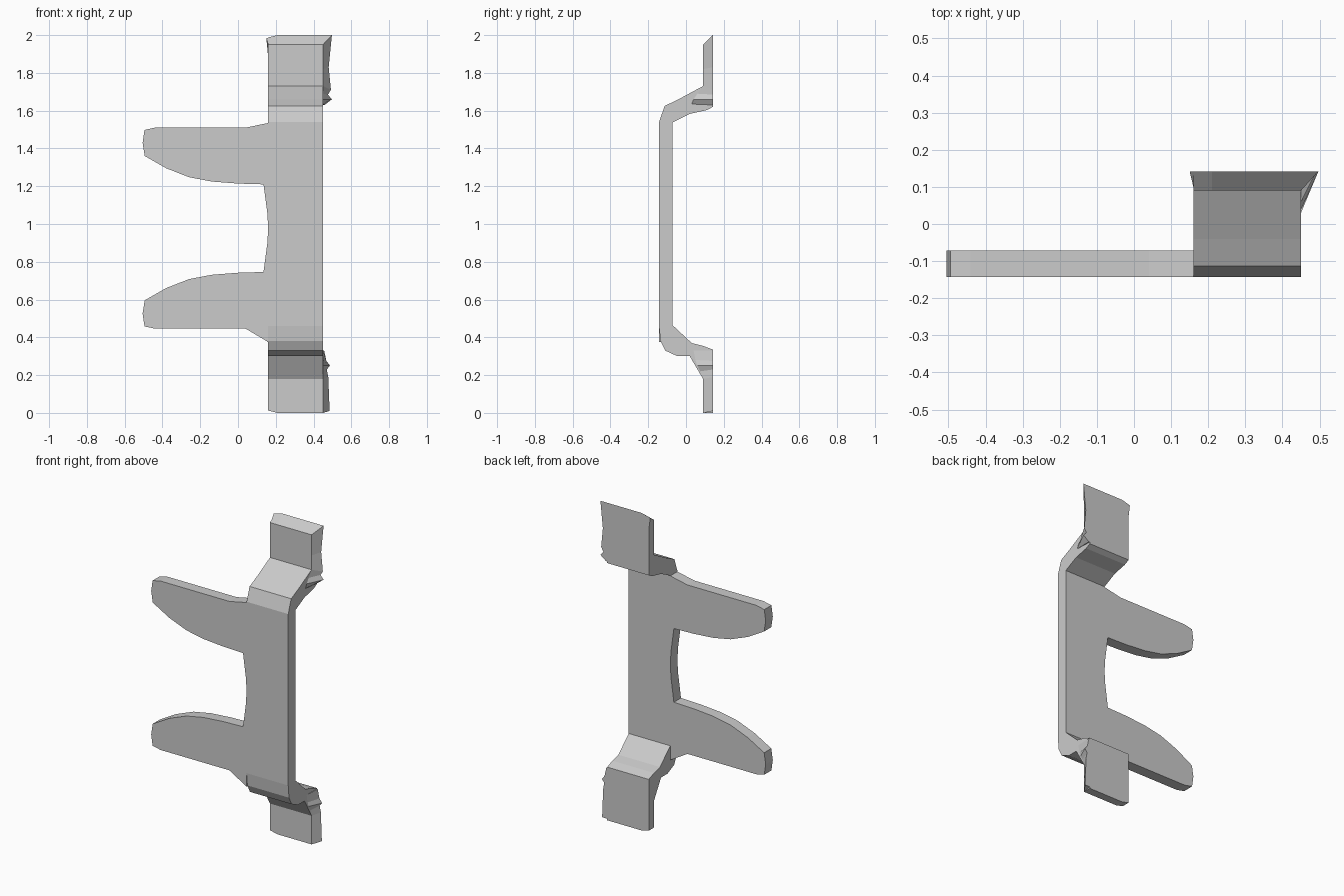
import bpy, bmesh

XL, XR = 0.16, 0.45          # strap width
MID = 0.978                  # mirror height of the two arms


def finish(name, bm):
    bmesh.ops.recalc_face_normals(bm, faces=bm.faces[:])
    mesh = bpy.data.meshes.new(name)
    bm.to_mesh(mesh)
    bm.free()
    obj = bpy.data.objects.new(name, mesh)
    bpy.context.collection.objects.link(obj)
    return obj


def loft(name, sections, closed_ends=True):
    """Skin a row of closed sections that share a point count."""
    bm = bmesh.new()
    rings = [[bm.verts.new(p) for p in s] for s in sections]
    n = len(rings[0])
    for a, b in zip(rings, rings[1:]):
        for i in range(n):
            j = (i + 1) % n
            bm.faces.new((a[i], a[j], b[j], b[i]))
    if closed_ends:
        bm.faces.new(rings[0])
        bm.faces.new(rings[-1])
    return finish(name, bm)


# Bent strap: side profile (y, z) swept across the width
profile = [(0.09, 0.0), (0.09, 0.18), (0.02, 0.30), (-0.045, 0.30),
           (-0.11, 0.33), (-0.135, 0.38), (-0.143, 0.46), (-0.143, 1.54),
           (-0.113, 1.625), (-0.04, 1.66), (0.09, 1.73), (0.09, 1.95),
           (0.142, 2.0), (0.142, 1.62), (0.11, 1.603), (0.02, 1.583),
           (-0.072, 1.537), (-0.072, 0.465), (0.03, 0.37), (0.09, 0.355),
           (0.142, 0.335), (0.142, 0.0)]


def strap_section(x, trim):
    return [(x, y, min(max(z, trim), 2.0 - trim)) for y, z in profile]


loft("strap", [strap_section(XL, 0.012), strap_section(XL + 0.05, 0.0),
               strap_section(XR, 0.0)])

# Two tapering arms, the lower one mirrored
arm = [(0.04, 1.51), (-0.44, 1.51), (-0.495, 1.498), (-0.505, 1.43),
       (-0.494, 1.36), (-0.38, 1.295), (-0.26, 1.248), (-0.14, 1.225),
       (0.0, 1.214), (0.135, 1.21), (0.155, 1.06), (XL, MID)]


def make_arm(name, side, root_z):
    outline = [(XL, root_z)] + [(x, MID + side * (z - MID)) for x, z in arm]
    loft(name, [[(x, y, z) for x, z in outline] for y in (-0.143, -0.072)])


make_arm("upper_arm", 1, 1.535)
make_arm("lower_arm", -1, 0.375)


# Flared rear edges of the tabs: (front y, front z, back z, outer x)
def make_flare(name, edge_x, stations):
    loft(name, [[(edge_x, fy, fz), (edge_x, 0.142, bz), (x, 0.142, bz)]
                for fy, fz, bz, x in stations])


make_flare("upper_flare_right", XR, [
    (0.09, 1.95, 2.0, 0.497), (0.09, 1.82, 1.83, 0.48),
    (0.09, 1.73, 1.71, 0.492), (0.06, 1.69, 1.685, 0.476),
    (0.04, 1.66, 1.66, 0.497), (0.03, 1.635, 1.63, 0.458)])
make_flare("upper_flare_left", XL, [
    (0.10, 1.95, 1.985, 0.15), (0.10, 1.88, 1.92, 0.158)])
make_flare("lower_flare_right", XR, [
    (0.09, 0.0, 0.01, 0.485), (0.09, 0.18, 0.19, 0.478),
    (0.075, 0.22, 0.23, 0.47), (0.06, 0.25, 0.25, 0.487),
    (0.05, 0.28, 0.275, 0.468), (0.04, 0.33, 0.33, 0.456)])
